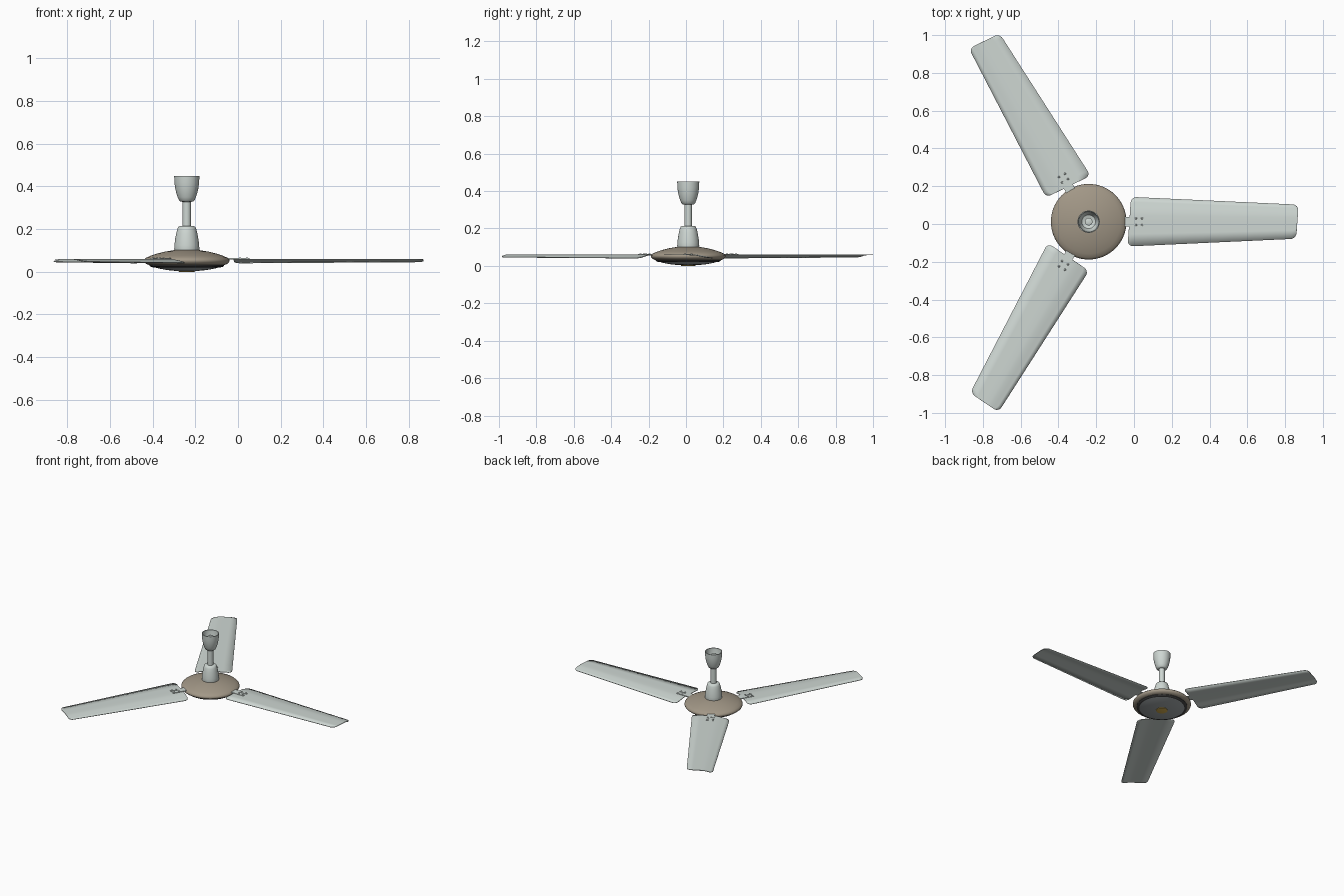
import bpy, bmesh
from math import radians, sqrt, pi
from mathutils import Matrix, Vector

if "Cube" in bpy.data.objects:
    bpy.data.objects.remove(bpy.data.objects["Cube"])

CX, CY = -0.24, 0.012   # hub axis


def material(name, rgb):
    m = bpy.data.materials.new(name)
    m.diffuse_color = (*rgb, 1)
    m.use_nodes = True
    m.node_tree.nodes["Principled BSDF"].inputs["Base Color"].default_value = m.diffuse_color
    return m


PALE = material("pale_enamel", (0.62, 0.68, 0.65))
TAN = material("tan_metal", (0.36, 0.31, 0.24))
DARK = material("dark_trim", (0.06, 0.06, 0.06))
GREY = material("grey_plate", (0.36, 0.39, 0.40))
GOLD = material("gold", (0.65, 0.42, 0.08))


def finish(name, bm, mat, angle=40, matrix=None):
    bmesh.ops.recalc_face_normals(bm, faces=bm.faces)
    me = bpy.data.meshes.new(name)
    bm.to_mesh(me)
    bm.free()
    me.materials.append(mat)
    ob = bpy.data.objects.new(name, me)
    bpy.context.collection.objects.link(ob)
    ob.matrix_world = matrix or Matrix.Translation((CX, CY, 0))
    bpy.ops.object.select_all(action='DESELECT')
    ob.select_set(True)
    bpy.context.view_layer.objects.active = ob
    bpy.ops.object.shade_smooth_by_angle(angle=radians(angle))
    return ob


def lathe(name, profile, mat, angle=40):
    bm = bmesh.new()
    vs = [bm.verts.new((r, 0, z)) for r, z in profile]
    es = [bm.edges.new(p) for p in zip(vs, vs[1:])]
    bmesh.ops.spin(bm, geom=vs + es, cent=(0, 0, 0), axis=(0, 0, 1),
                   angle=2 * pi, steps=64, use_duplicate=False)
    bmesh.ops.remove_doubles(bm, verts=bm.verts, dist=1e-5)
    return finish(name, bm, mat, angle)


# Motor housing, underside plate and centre cap
lathe("motor_housing", [(0, .102), (.055, .102), (.075, .099), (.105, .094), (.14, .085),
                        (.17, .075), (.19, .066), (.199, .057), (.2, .05), (.197, .043),
                        (.188, .036), (.172, .03), (.165, .032), (0, .032)], TAN)
lathe("housing_trim_ring", [(.174, .034), (.174, .028), (.168, .023), (.160, .021),
                            (.153, .022), (.153, .034)], DARK)
lathe("underside_plate", [(.158, .03), (.156, .022), (.13, .015), (.09, .008),
                          (.05, .004), (0, .003)], GREY)
lathe("centre_cap", [(.04, .005), (.039, .001), (.035, 0), (0, 0)], GOLD)

# Down rod with its lower cover and open ceiling cup
lathe("down_rod", [(0, .09), (.02, .09), (.02, .425), (.014, .428), (0, .428)], PALE)
lathe("lower_cover", [(.057, .095), (.059, .105), (.058, .125), (.055, .15), (.05, .178),
                      (.045, .198), (.04, .21), (.034, .214), (.02, .214)], PALE)
lathe("ceiling_cup", [(.02, .328), (.03, .329), (.036, .334), (.043, .35), (.05, .372),
                      (.055, .395), (.058, .42), (.059, .45), (.054, .45), (.052, .42),
                      (.046, .39), (.036, .37), (.02, .365)], PALE)

# Blade layout in local space: x runs outward, y across
R0, R1, CORNER = .215, 1.105, .03
ACROSS = [-1, -.5, 0, .25, .42, .6, .8, 1]


def blade_mesh():
    bm = bmesh.new()
    ends = [0, .001, .004, .009, .016, .023, CORNER]
    length = R1 - R0
    stations = ends + [length * i / 8 for i in range(1, 8)] + [length - e for e in reversed(ends)]
    rows = []
    for s in stations:
        half = .131 - .041 * s / length
        d = min(s, length - s, CORNER)
        w = half - CORNER + sqrt(max(0, CORNER ** 2 - (CORNER - d) ** 2))
        row = []
        for a in ACROSS:
            y = a * w
            # nearly flat trailing side, other side bent down past the crease
            drop = max(0, y / half - .36) * .2 * half * .95
            row.append(bm.verts.new((R0 + s + .07 * y, y, .059 - .006 * max(0, y) * 2 - drop)))
        rows.append(row)
    for a, b in zip(rows, rows[1:]):
        for i in range(len(ACROSS) - 1):
            bm.faces.new((a[i], b[i], b[i + 1], a[i + 1]))
    return bm


def box(bm, x0, x1, y0, y1, z0, z1):
    m = Matrix.Translation(((x0 + x1) / 2, (y0 + y1) / 2, (z0 + z1) / 2)) @ \
        Matrix.Diagonal((x1 - x0, y1 - y0, z1 - z0, 1))
    bmesh.ops.create_cube(bm, size=1, matrix=m)


def bracket_mesh():
    bm = bmesh.new()
    box(bm, .17, .24, -.026, .026, .058, .064)
    for side in (-1, 1):
        y = side * .018
        box(bm, .235, .295, y - .008, y + .008, .058, .064)
        for x in (.25, .283):   # screws
            bmesh.ops.create_cone(bm, cap_ends=True, segments=12, radius1=.006, radius2=.004,
                                  depth=.004, matrix=Matrix.Translation((x, y, .0655)))
    return bm


# Three blades with forked brackets
for i in range(3):
    place = Matrix.Translation((CX, CY, 0)) @ Matrix.Rotation(radians(120 * i), 4, 'Z')
    blade = finish(f"blade_{i + 1}", blade_mesh(), PALE, 30, place)
    if blade.data.polygons[0].normal.z < 0:
        blade.data.flip_normals()
    solid = blade.modifiers.new("thickness", 'SOLIDIFY')
    solid.thickness = .004
    solid.offset = 0
    finish(f"blade_bracket_{i + 1}", bracket_mesh(), PALE, 30, place)
